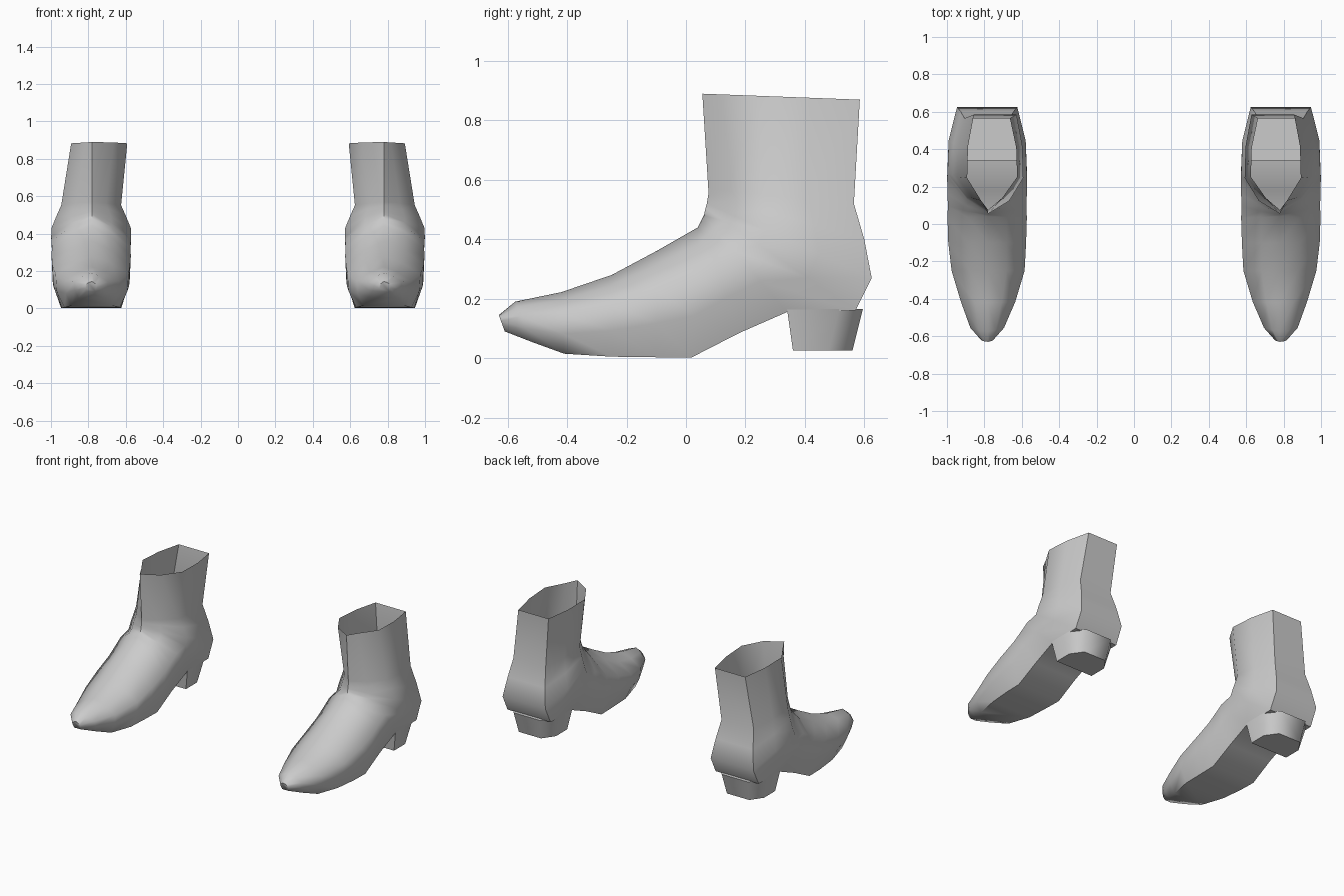
import bpy
import bmesh
import math

cube = bpy.data.objects.get("Cube")
if cube:
    bpy.data.objects.remove(cube)

grey = bpy.data.materials.new("plain_grey")
grey.use_nodes = True
COLOUR = (0.6, 0.6, 0.6, 1)
grey.diffuse_color = COLOUR
grey.node_tree.nodes["Principled BSDF"].inputs["Base Color"].default_value = COLOUR

# Boot rings from toe to rim: upper y, z, lower y, z, half width, centre x
RINGS = [
    (-.63, .145, -.61, .09, .03, .785),
    (-.575, .19, -.52, .055, .09, .785),
    (-.42, .222, -.41, .015, .145, .78),
    (-.25, .28, -.25, .005, .195, .78),
    (-.1, .36, -.1, .003, .208, .785),
    (.04, .44, .02, .003, .212, .785),
    (.05, .46, .18, .085, .21, .785),
    (.06, .48, .34, .155, .212, .785),
    (.066, .505, .57, .16, .214, .785),
    (.07, .52, .625, .27, .212, .785),
    (.075, .55, .6, .4, .185, .785),
    (.075, .57, .565, .52, .16, .785),
    (.055, .89, .585, .87, .15, .742),
]
# Half of a ring: distance along the chord, fraction of half width
OUTLINE = [(0, 0), (.13, .5), (.36, 1), (.68, .97), (1, .76)]


def finish(bm, name):
    bmesh.ops.recalc_face_normals(bm, faces=bm.faces)
    mesh = bpy.data.meshes.new(name)
    bm.to_mesh(mesh)
    bm.free()
    mesh.materials.append(grey)
    obj = bpy.data.objects.new(name, mesh)
    bpy.context.collection.objects.link(obj)
    bpy.ops.object.select_all(action='DESELECT')
    obj.select_set(True)
    bpy.context.view_layer.objects.active = obj
    bpy.ops.object.shade_smooth_by_angle(angle=math.radians(60))


def boot_upper(side, name):
    bm = bmesh.new()
    loops = []
    points = [(t, w) for t, w in OUTLINE] + [(t, -w) for t, w in reversed(OUTLINE[1:])]
    for ay, az, by, bz, half, cx in RINGS:
        loop = []
        for t, w in points:
            # The front ridge stays central while the shaft leans inward
            x = cx + w * half if w else .78
            loop.append(bm.verts.new((side * x, ay + (by - ay) * t, az + (bz - az) * t)))
        loops.append(loop)
    count = len(points)
    for a, b in zip(loops, loops[1:]):
        for i in range(count):
            j = (i + 1) % count
            bm.faces.new((a[i], a[j], b[j], b[i]))
    bm.faces.new(loops[0])
    finish(bm, name)


def boot_heel(side, name):
    # Block tapering down from the back of the sole, with clipped rear corners
    bm = bmesh.new()
    levels = []
    for z, front, back, half in ((.025, .36, .56, .14), (.165, .34, .595, .165)):
        plan = [(half, front), (half, back - .08), (half * .6, back)]
        plan += [(-x, y) for x, y in reversed(plan)]
        levels.append([bm.verts.new((side * (.785 + x), y, z)) for x, y in plan])
    low, high = levels
    for i in range(len(low)):
        j = (i + 1) % len(low)
        bm.faces.new((low[i], low[j], high[j], high[i]))
    bm.faces.new(low)
    bm.faces.new(high)
    finish(bm, name)


for side, label in ((1, "left"), (-1, "right")):
    boot_upper(side, label + "_boot_upper")
    boot_heel(side, label + "_boot_heel")
